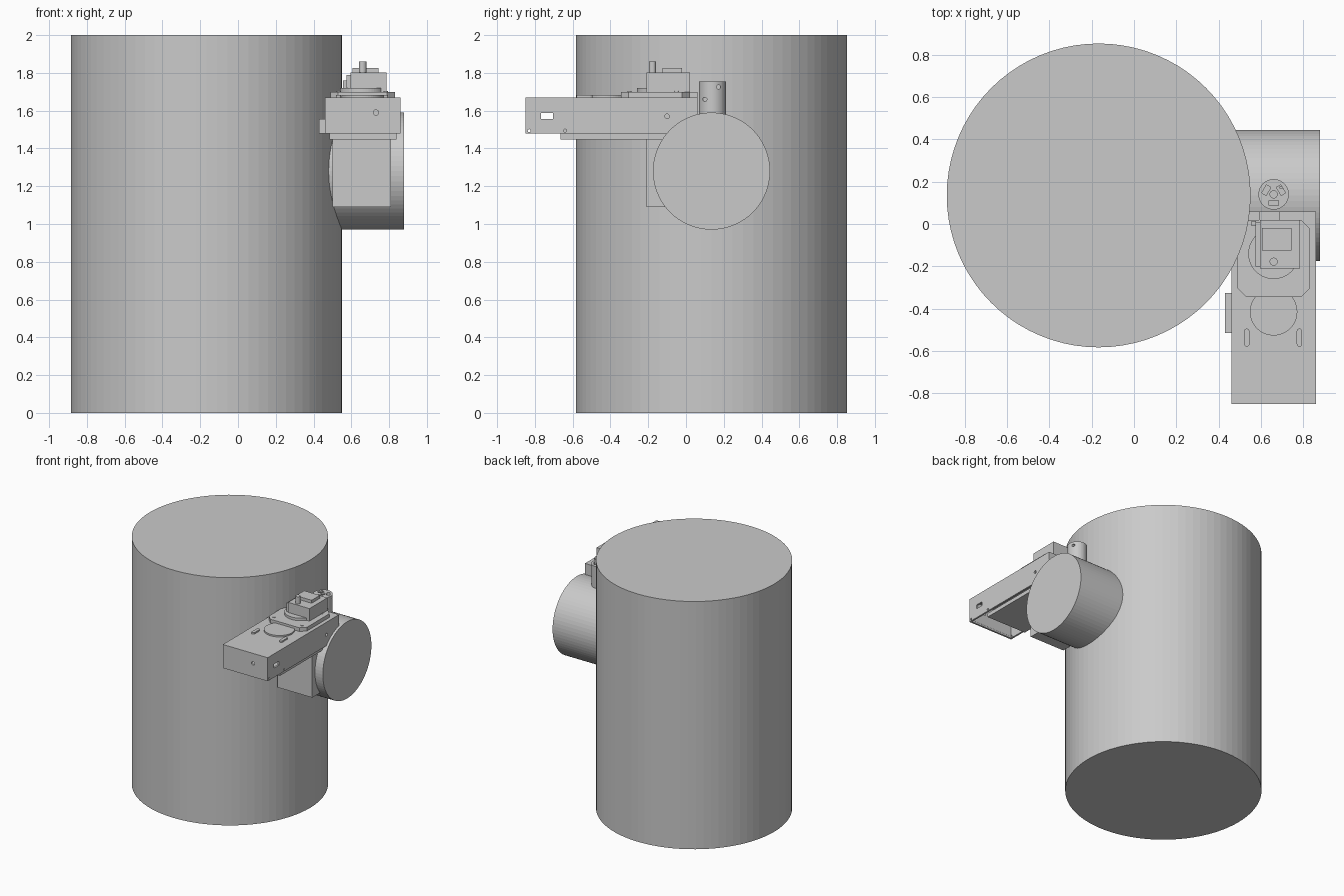
import bpy, bmesh, math
from mathutils import Matrix, Vector

old = bpy.data.objects.get("Cube")
if old:
    bpy.data.objects.remove(old, do_unlink=True)

grey = bpy.data.materials.new("light grey")
grey.use_nodes = True
colour = (0.59, 0.59, 0.59, 1)
grey.diffuse_color = colour
grey.node_tree.nodes["Principled BSDF"].inputs["Base Color"].default_value = colour


def finish(name, bm):
    bmesh.ops.recalc_face_normals(bm, faces=bm.faces[:])
    mesh = bpy.data.meshes.new(name)
    bm.to_mesh(mesh)
    bm.free()
    mesh.materials.append(grey)
    ob = bpy.data.objects.new(name, mesh)
    bpy.context.collection.objects.link(ob)
    return ob


def box(name, x, y, z):
    """Box from (low, high) pairs."""
    bm = bmesh.new()
    bmesh.ops.create_cube(bm, size=1)
    for v in bm.verts:
        v.co = Vector([(a + b) / 2 + c * (b - a) for c, (a, b) in zip(v.co, (x, y, z))])
    return finish(name, bm)


def cyl(name, centre, r, lo, hi, axis="z", n=32):
    """Cylinder between lo and hi on an axis; centre holds the other two coordinates."""
    bm = bmesh.new()
    bmesh.ops.create_cone(bm, cap_ends=True, segments=n, radius1=r, radius2=r, depth=hi - lo)
    mid = (lo + hi) / 2
    a, b = centre
    turn = {"x": Matrix.Rotation(math.pi / 2, 4, "Y"),
            "y": Matrix.Rotation(math.pi / 2, 4, "X"), "z": Matrix()}[axis]
    pos = {"x": (mid, a, b), "y": (a, mid, b), "z": (a, b, mid)}[axis]
    bm.transform(Matrix.Translation(pos) @ turn)
    return finish(name, bm)


def prism(name, points, lo, hi):
    """Extrude an outline in x and y from lo to hi."""
    bm = bmesh.new()
    face = bm.faces.new([bm.verts.new((x, y, lo)) for x, y in points])
    top = bmesh.ops.extrude_face_region(bm, geom=[face])["geom"]
    bmesh.ops.translate(bm, vec=(0, 0, hi - lo),
                        verts=[g for g in top if isinstance(g, bmesh.types.BMVert)])
    return finish(name, bm)


def apply_all(ob):
    bpy.context.view_layer.update()
    graph = bpy.context.evaluated_depsgraph_get()
    mesh = bpy.data.meshes.new_from_object(ob.evaluated_get(graph))
    ob.modifiers.clear()
    ob.data = mesh


def cut(ob, cutters):
    for c in cutters:
        c.hide_render = True
        m = ob.modifiers.new("cut", "BOOLEAN")
        m.operation, m.object, m.solver = "DIFFERENCE", c, "EXACT"
        apply_all(ob)
        bpy.data.objects.remove(c, do_unlink=True)


# Main drum and side drum
cyl("main_drum", (-0.167, 0.135), 0.718, 0, 2, n=80)
cyl("side_drum", (0.135, 1.28), 0.31, 0.4, 0.88, "x", n=72)
box("support_block", (0.5, 0.81), (-0.21, 0.1), (1.09, 1.48))

# Hollow housing, open underneath
housing = box("housing", (0.46, 0.86), (-0.85, 0.06), (1.48, 1.67))
bm = bmesh.new()
bm.from_mesh(housing.data)
bmesh.ops.delete(bm, geom=[f for f in bm.faces if f.normal.z < -0.9], context="FACES")
bm.to_mesh(housing.data)
bm.free()
shell = housing.modifiers.new("wall", "SOLIDIFY")
shell.thickness, shell.offset = 0.014, -1
shell.use_even_offset = True
apply_all(housing)
cut(housing, [
    box("window_cutter", (0.4, 0.9), (-0.767, -0.703), (1.555, 1.587)),
    cyl("front_hole_cutter", (0.73, 1.59), 0.014, -0.9, -0.8, "y", 16),
    cyl("side_hole_cutter", (-0.1, 1.57), 0.012, 0.8, 0.9, "x", 16),
    cyl("corner_hole_cutter", (-0.83, 1.494), 0.008, 0.4, 0.9, "x", 16),
    cyl("middle_hole_cutter", (-0.64, 1.494), 0.008, 0.8, 0.9, "x", 16),
])

# Parts below and beside the housing
box("under_plate", (0.485, 0.84), (-0.665, -0.1), (1.447, 1.478))
box("side_block", (0.43, 0.46), (-0.515, -0.325), (1.48, 1.555))

# Raised details on the housing top
cyl("front_disc", (0.66, -0.415), 0.112, 1.66, 1.682, n=48)
for side, x in (("right", 0.533), ("left", 0.782)):
    pill = [(x + 0.013 * math.cos(a), y + 0.013 * math.sin(a))
            for y, start in ((-0.507, 0), (-0.567, math.pi))
            for a in [start + math.pi * i / 6 for i in range(7)]]
    prism(side + "_slot_key", pill, 1.66, 1.682)

# Mounting plate with chamfered corners and screws
c = 0.04
x0, x1, y0, y1 = 0.49, 0.83, -0.345, 0.02
outline = [(x0 + c, y0), (x1 - c, y0), (x1, y0 + c), (x1, y1 - c),
           (x1 - c, y1), (x0 + c, y1), (x0, y1 - c), (x0, y0 + c)]
prism("mounting_plate", outline, 1.67, 1.7)
for x in (0.533, 0.782):
    for y in (-0.3, -0.05):
        cyl("plate_screw", (x, y), 0.011, 1.69, 1.704, n=16)
cyl("rear_disc", (0.66, -0.14), 0.12, 1.69, 1.72, n=48)

# Control box with stem, cap and side bracket
box("control_box", (0.595, 0.785), (-0.21, 0.02), (1.7, 1.802))
box("control_box_side", (0.575, 0.597), (-0.2, 0.01), (1.7, 1.79))
box("side_tab", (0.555, 0.576), (-0.01, 0.015), (1.7, 1.76))
box("cap_plate", (0.605, 0.745), (-0.125, -0.02), (1.8, 1.826))
box("cap_rib", (0.605, 0.63), (-0.125, -0.02), (1.8, 1.818))
cyl("stem", (0.66, -0.178), 0.019, 1.8, 1.86, n=24)
box("rear_link", (0.59, 0.69), (0.02, 0.06), (1.67, 1.7))

# Round knob with radial holes and slots in its top
centre = (0.66, 0.14)
knob = cyl("knob", centre, 0.072, 1.57, 1.755, n=40)
cutters = [cyl("hole_cutter", centre, 0.017, 1.735, 1.8, n=20)]
for i in range(3):
    angle = math.radians(-90 + 120 * i)
    slot = box("slot_cutter", (0.028, 0.052), (-0.022, 0.022), (1.735, 1.8))
    slot.data.transform(Matrix.Translation((*centre, 0)) @ Matrix.Rotation(angle, 4, "Z"))
    cutters.append(slot)
for y, z in ((0.172, 1.725), (0.1, 1.66)):
    cutters.append(cyl("radial_cutter", (y, z), 0.011, 0.69, 0.76, "x", 16))
cut(knob, cutters)
